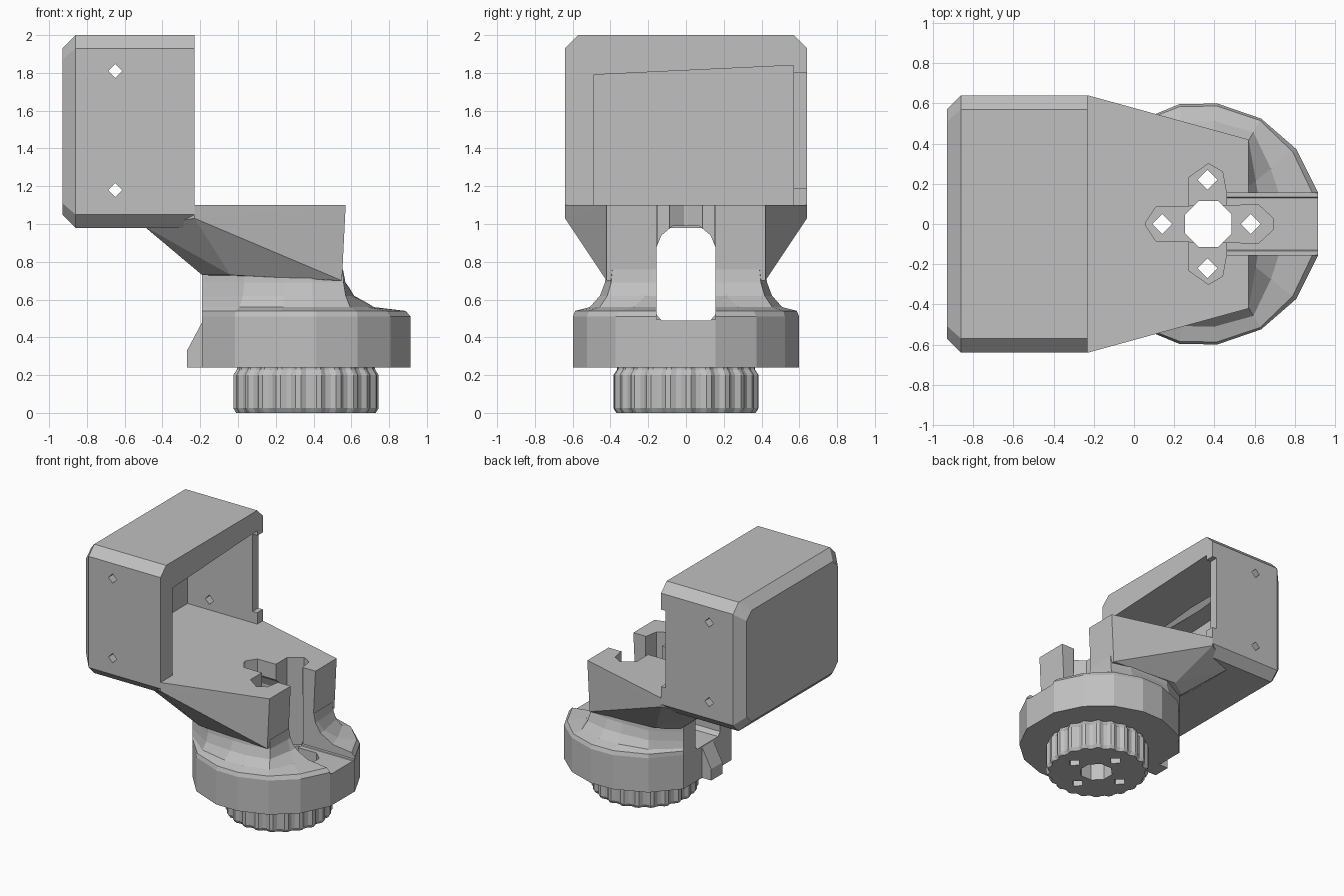
import bpy, bmesh
from math import sin, cos, radians, pi

if "Cube" in bpy.data.objects:
    bpy.data.objects.remove(bpy.data.objects["Cube"])

GREY = (0.53, 0.53, 0.53, 1)
grey = bpy.data.materials.new("plain grey")
grey.use_nodes = True
grey.diffuse_color = GREY
grey.node_tree.nodes["Principled BSDF"].inputs["Base Color"].default_value = GREY


def finish(name, bm, cutter=False):
    bmesh.ops.recalc_face_normals(bm, faces=bm.faces)
    mesh = bpy.data.meshes.new(name)
    bm.to_mesh(mesh)
    bm.free()
    mesh.materials.append(grey)
    ob = bpy.data.objects.new(name, mesh)
    bpy.context.collection.objects.link(ob)
    ob.hide_render = cutter
    return ob


def hull(name, points, cutter=False):
    bm = bmesh.new()
    for p in points:
        bm.verts.new(p)
    res = bmesh.ops.convex_hull(bm, input=bm.verts)
    bmesh.ops.delete(bm, geom=[v for v in bm.verts if not v.link_faces], context='VERTS')
    bmesh.ops.dissolve_limit(bm, angle_limit=0.01, verts=bm.verts, edges=bm.edges)
    return finish(name, bm, cutter)


def prism(name, outline, lo, hi, axis='z', cutter=True):
    """Convex outline extruded along one axis."""
    place = {'x': lambda a, b, h: (h, a, b),
             'y': lambda a, b, h: (a, h, b),
             'z': lambda a, b, h: (a, b, h)}[axis]
    return hull(name, [place(a, b, h) for a, b in outline for h in (lo, hi)], cutter)


def ngon(cx, cy, r, n, turn=0):
    return [(cx + r * cos(turn + 2 * pi * i / n), cy + r * sin(turn + 2 * pi * i / n)) for i in range(n)]


def mirrored(points):
    return [(x, s * y, *z) for x, y, *z in points for s in (1, -1)]


def rings(name, loops):
    """Skin a stack of equal-length loops and cap both ends."""
    bm = bmesh.new()
    vs = [[bm.verts.new(p) for p in loop] for loop in loops]
    n = len(vs[0])
    for a, b in zip(vs, vs[1:]):
        for i in range(n):
            bm.faces.new((a[i], a[(i + 1) % n], b[(i + 1) % n], b[i]))
    bm.faces.new(vs[0])
    bm.faces.new(vs[-1])
    return finish(name, bm)


def carve(ob, cutters):
    for c in cutters:
        m = ob.modifiers.new("cut", 'BOOLEAN')
        m.operation, m.solver, m.object = 'DIFFERENCE', 'EXACT', c
    bpy.context.view_layer.update()
    graph = bpy.context.evaluated_depsgraph_get()
    mesh = bpy.data.meshes.new_from_object(ob.evaluated_get(graph))
    ob.modifiers.clear()
    ob.data = mesh


# Housing: box with chamfers everywhere except around its open right side
X0, X1, Y, Z0, Z1, C = -0.93, -0.23, 0.64, 0.98, 2.0, 0.07
section = [(s * y, z) for s in (1, -1) for y, z in
           ((Y, Z0 + C), (Y, Z1 - C), (Y - C, Z0), (Y - C, Z1))]
mid_y, mid_z = 0, (Z0 + Z1) / 2
shrunk = [(y * (1 - C / Y), mid_z + (z - mid_z) * (1 - C / (Z1 - mid_z))) for y, z in section]
housing = hull("housing", [(X1, y, z) for y, z in section] + [(X0 + C, y, z) for y, z in section]
               + [(X0, y, z) for y, z in shrunk])

cavity = prism("cavity_cutter", [(-0.49, 1.1), (0.57, 1.1), (0.57, 1.84), (-0.49, 1.79)], -0.84, 0, 'x')
edge_notch = prism("edge_notch_cutter", [(0.52, 1.19), (0.7, 1.19), (0.7, 1.8), (0.52, 1.8)], -0.27, 0, 'x')
screw_holes = [prism("screw_hole_cutter", ngon(-0.65, z, 0.037, 4), -0.8, 0.8, 'y') for z in (1.18, 1.81)]

# Neck: tapering bridge between housing and collar
neck = hull("neck", mirrored([
    (-0.23, 0.64, 1.1), (0.03, 0.47, 1.1), (0.57, 0.42, 1.1),
    (-0.23, 0.64, 1.03), (-0.03, 0.46, 0.82), (-0.04, 0.43, 0.73),
    (-0.5, 0.5, 0.99), (-0.3, 0.4, 0.87), (-0.19, 0.33, 0.73), (0.55, 0.42, 0.7)]))

# Collar: faceted disc with a concave fillet rising to the neck
CX, LEFT = 0.33, -0.19
half = [15, 38, 60, 82, 100, 125, 150, 170]
angles = [radians(a) for a in half + [360 - a for a in reversed(half)]]


def collar_point(a, t, z):
    c, s = cos(a), sin(a)
    outer = 0.605
    if c < 0:
        outer = min(outer, (LEFT - CX) / c)
    inner = min(0.42 / abs(s), 0.225 / c if c > 0 else (LEFT - CX) / c, outer)
    r = outer + (inner - outer) * t
    return (CX + r * c, r * s, z)


steps = [(0, 0.24), (0, 0.51), (0.07, 0.54), (0.5, 0.56), (0.8, 0.62), (0.95, 0.69), (1, 0.76)]
collar = rings("collar", [[collar_point(a, t, z) for a in angles] for t, z in steps])

# Hub: fluted ring under the collar
HX, FLUTES = 0.36, 22


def flute_loop(scale, z):
    loop = []
    for i in range(FLUTES * 4):
        r = scale * (0.385 if i % 4 < 2 else 0.368)
        a = 2 * pi * i / (FLUTES * 4)
        loop.append((HX + r * cos(a), r * sin(a), z))
    return loop


hub = rings("hub", [flute_loop(s, z) for s, z in
                    ((0.96, 0), (1, 0.025), (1, 0.2), (0.95, 0.23), (0.95, 0.26))])

# Locating tab on the left of the collar
prism("locating_tab", [(-0.27, 0.24), (-0.27, 0.33), (-0.22, 0.36), (-0.19, 0.48), (-0.15, 0.48), (-0.15, 0.24)],
      -0.07, 0.07, 'y', cutter=False)

# Arched tunnel, open slot and cross-shaped pocket
arch = [(s * y, z) for s in (1, -1) for y, z in
        ((0.13, 0.49), (0.155, 0.52), (0.155, 0.88), (0.13, 0.94), (0.07, 0.99))]
tunnel = prism("tunnel_cutter", arch, -0.7, 1.2, 'x')
slot = prism("slot_cutter", mirrored([(0.46, 0.155), (1.2, 0.155)]), 0.495, 1.3)
arm_x = prism("pocket_long_cutter", mirrored([(0.06, 0.01), (0.11, 0.085), (0.62, 0.095), (0.69, 0.03)]), 0.4, 1.3)
arm_y = prism("pocket_cross_cutter", mirrored([(0.27, 0.23), (0.37, 0.3), (0.44, 0.26), (0.46, 0.15)]), 0.41, 1.3)

# Through holes down to the underside
bore = prism("bore_cutter", ngon(0.37, 0, 0.125, 8, pi / 8), -0.1, 0.7)
pins = [prism("pin_hole_cutter", ngon(x, y, 0.05, 4), -0.1, 0.7)
        for x, y in ((0.14, 0), (0.58, 0), (0.365, 0.22), (0.365, -0.22))]

carve(housing, [cavity, edge_notch] + screw_holes)
carve(neck, [tunnel, slot, arm_x, arm_y])
carve(collar, [tunnel, slot, arm_x, arm_y, bore] + pins)
carve(hub, [bore] + pins)

# Remove the finished cutters
for ob in list(bpy.data.objects):
    if ob.name.split(".")[0].endswith("_cutter"):
        bpy.data.objects.remove(ob)
